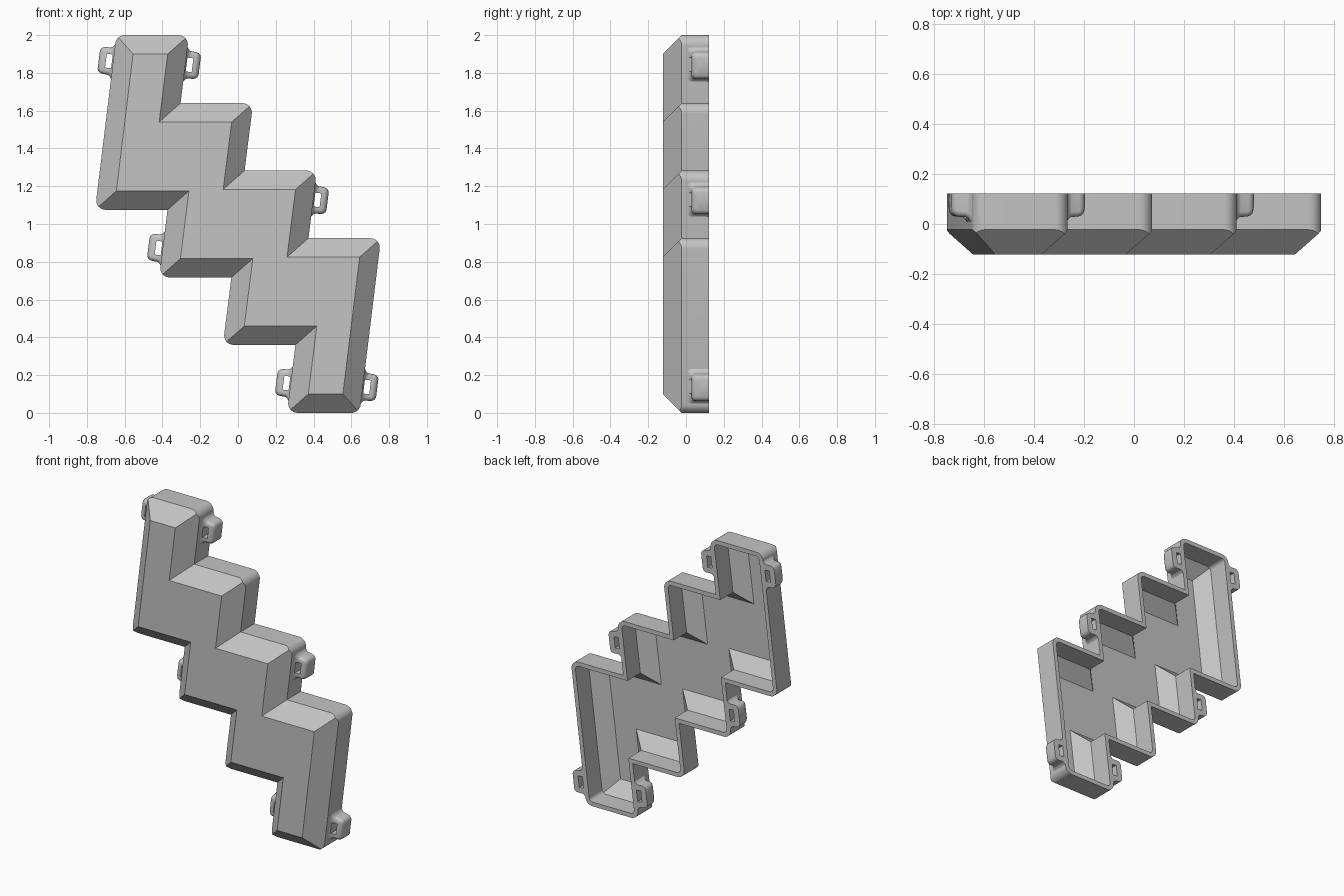
import bpy
import bmesh
import math
from mathutils import Vector

if "Cube" in bpy.data.objects:
    bpy.data.objects.remove(bpy.data.objects["Cube"])

grey = bpy.data.materials.new("plain grey")
grey.use_nodes = True
colour = (0.55, 0.55, 0.55, 1)
grey.diffuse_color = colour
grey.node_tree.nodes["Principled BSDF"].inputs["Base Color"].default_value = colour

BACK, FRONT, SHOULDER = 0.123, -0.123, -0.023
WALL, SLOPE, STEPS = 0.028, 0.125, 8


def turn(p):
    """Half turn about the middle of the model."""
    return Vector((-p[0], 2 - p[1]))


def offset(points, inset):
    """Mitred inset of a clockwise outline."""
    result = []
    for i, p in enumerate(points):
        a = (p - points[i - 1]).normalized()
        b = (points[(i + 1) % len(points)] - p).normalized()
        na, nb = Vector((a.y, -a.x)), Vector((b.y, -b.x))
        result.append(p + (na + nb) * inset / (1 + na.dot(nb)))
    return result


def corner_arcs(points, radius):
    """For each corner, (point, distance to nearest side) pairs; convex ones are rounded."""
    result = []
    for i, p in enumerate(points):
        a = (points[i - 1] - p).normalized()
        b = (points[(i + 1) % len(points)] - p).normalized()
        if a.x * b.y - a.y * b.x < 0:
            result.append([(p, 0)])
            continue
        half_angle = a.angle(b) / 2
        centre = p + (a + b).normalized() * radius / math.sin(half_angle)
        start = p + a * radius / math.tan(half_angle) - centre
        end = p + b * radius / math.tan(half_angle) - centre
        sweep = start.angle(end)
        arc = []
        for k in range(STEPS + 1):
            t = k / STEPS
            spoke = (start * math.sin((1 - t) * sweep) + end * math.sin(t * sweep)) / math.sin(sweep)
            depth = radius * (1 - math.cos(min(t, 1 - t) * sweep))
            arc.append((centre + spoke, depth))
        result.append(arc)
    return result


def loft(name, rings):
    """Closed solid through rings of 3D points, capped at both ends."""
    bm = bmesh.new()
    loops = [[bm.verts.new(p) for p in ring] for ring in rings]
    n = len(loops[0])
    for low, high in zip(loops, loops[1:]):
        for i in range(n):
            j = (i + 1) % n
            bm.faces.new((low[i], low[j], high[j], high[i]))
    bm.faces.new(loops[0])
    bm.faces.new(reversed(loops[-1]))
    bmesh.ops.remove_doubles(bm, verts=bm.verts, dist=0.00005)
    bmesh.ops.recalc_face_normals(bm, faces=bm.faces)
    if bm.calc_volume(signed=True) < 0:
        bmesh.ops.reverse_faces(bm, faces=bm.faces)
    mesh = bpy.data.meshes.new(name)
    bm.to_mesh(mesh)
    bm.free()
    mesh.materials.append(grey)
    obj = bpy.data.objects.new(name, mesh)
    bpy.context.collection.objects.link(obj)
    return obj


def smooth(obj):
    bpy.ops.object.select_all(action='DESELECT')
    obj.select_set(True)
    bpy.context.view_layer.objects.active = obj
    bpy.ops.object.shade_smooth_by_angle(angle=math.radians(30))


# Stepped slanting outline, one half turned to give the other
half = [Vector(p) for p in ((-0.644, 2), (-0.259, 2), (-0.304, 1.64), (0.08, 1.64),
                            (0.035, 1.283), (0.418, 1.283), (0.373, 0.925), (0.757, 0.925))]
outline = half + [turn(p) for p in half]


def skin(inset, radius, front, lead):
    """Rings of one surface: sharp mitred front, rounded shoulder, straight back."""
    arcs = corner_arcs(offset(outline, inset), radius)
    sharp = offset(outline, lead + SHOULDER - front)
    shoulder = SHOULDER + lead - inset
    return [[Vector((q.x, front, q.y)) for q, arc in zip(sharp, arcs) for _ in arc],
            [Vector((p.x, shoulder - d, p.y)) for arc in arcs for p, d in arc],
            [Vector((p.x, BACK, p.y)) for arc in arcs for p, d in arc]]


# Hollow body: outer skin to the back rim, then inner skin to the cavity floor
outer = skin(0, 0.05, FRONT, 0)
inner = skin(WALL, 0.025, FRONT + WALL, WALL * math.sqrt(2))
smooth(loft("body_shell", outer + inner[::-1]))

# Strap lugs along the slanted side walls
along = Vector((SLOPE, 1)).normalized()
out = Vector((along.y, -along.x))
# Outward distance, half length, front face y
lug_sections = ((-0.004, 0.098, 0.0), (0.002, 0.088, 0.012), (0.01, 0.078, 0.022),
                (0.02, 0.073, 0.028), (0.05, 0.071, 0.03), (0.062, 0.068, 0.034),
                (0.071, 0.06, 0.042), (0.076, 0.048, 0.054))


def lug_ring(length, front):
    """Section with two rounded front corners, as (along, y) pairs."""
    r = 0.022
    side = [(length - r + r * math.cos(a), front + r - r * math.sin(a))
            for a in (math.pi / 2 * k / 5 for k in range(6))]
    return [(length, BACK)] + side + [(-t, y) for t, y in reversed(side)] + [(-length, BACK)]


def lug(name, base, side, turned):
    def place(t, n, y):
        p = base + along * t + out * n * side
        p = turn(p) if turned else p
        return Vector((p.x, y, p.y))
    obj = loft(name, [[place(t, n, y) for t, y in lug_ring(length, front)]
                      for n, length, front in lug_sections])
    slot = loft("slot", [[place(t, n, y) for t, n in ((-0.037, 0.006), (-0.037, 0.038),
                                                      (0.037, 0.038), (0.037, 0.006))]
                         for y in (-0.1, 0.3)])
    mod = obj.modifiers.new("slot", 'BOOLEAN')
    mod.operation, mod.object, mod.solver = 'DIFFERENCE', slot, 'EXACT'
    bpy.context.view_layer.objects.active = obj
    bpy.ops.object.modifier_apply(modifier=mod.name)
    bpy.data.objects.remove(slot)
    smooth(obj)


def wall_point(corner, z):
    return Vector((corner.x - SLOPE * (corner.y - z), z))


spots = (("upper_outer", half[0], 1.86, -1), ("upper_inner", half[1], 1.845, 1),
         ("middle", half[5], 1.13, 1))
for label, corner, z, side in spots:
    for turned in (False, True):
        name = label + ("_lug_opposite" if turned else "_lug")
        lug(name, wall_point(corner, z), side, turned)
